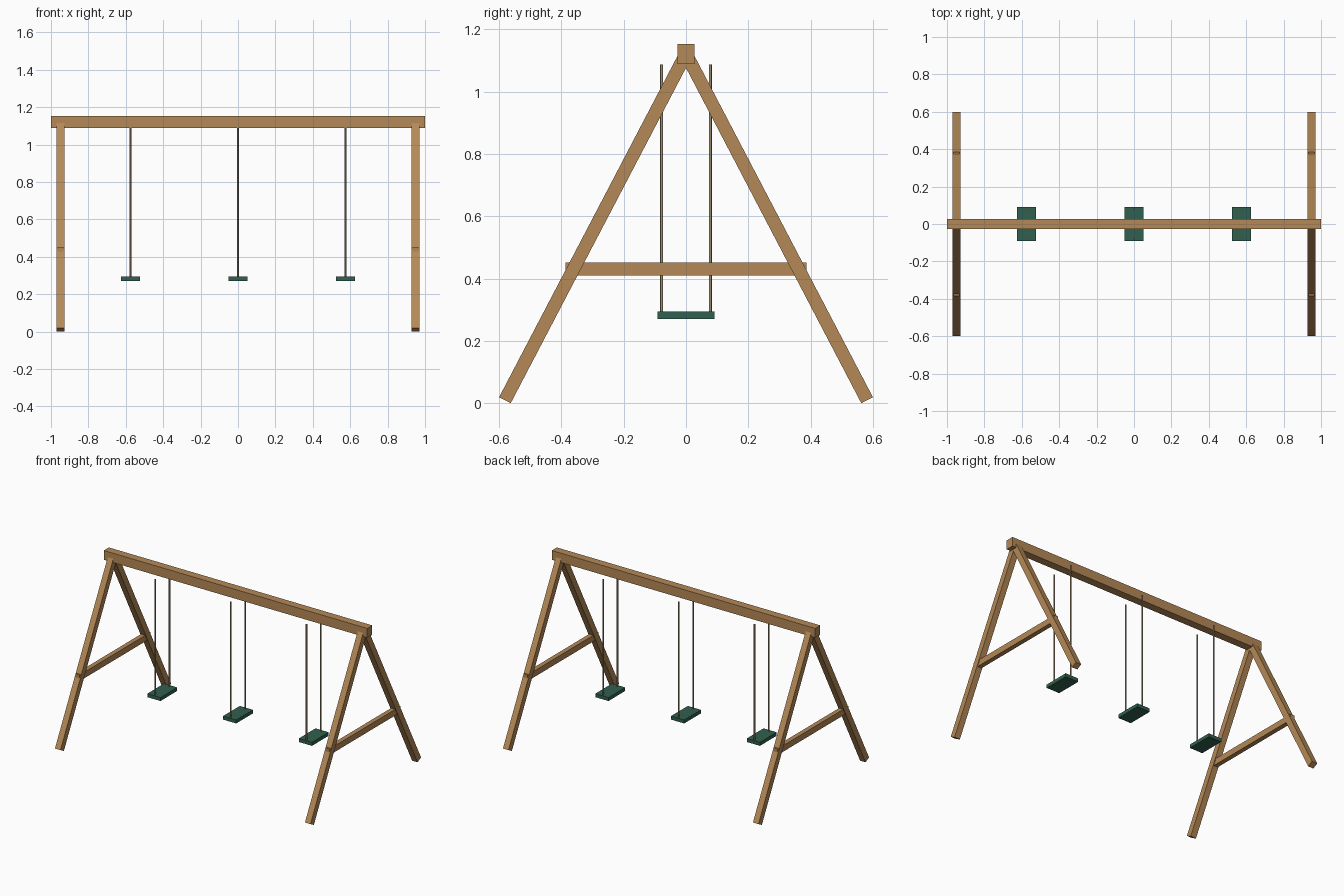
import bpy
import math
from mathutils import Vector

if "Cube" in bpy.data.objects:
    bpy.data.objects.remove(bpy.data.objects["Cube"])


def material(name, rgb):
    m = bpy.data.materials.new(name)
    m.diffuse_color = (*rgb, 1)
    m.use_nodes = True
    m.node_tree.nodes["Principled BSDF"].inputs["Base Color"].default_value = m.diffuse_color
    return m


WOOD = material("warm wood", (0.46, 0.25, 0.095))
GREEN = material("dark green", (0.030, 0.118, 0.077))
ROPE = material("tan rope", (0.34, 0.27, 0.16))


def box(name, center, size, mat, tilt=0.0):
    """Box of the given size, tilted about the x axis."""
    bpy.ops.mesh.primitive_cube_add(size=1, location=center, rotation=(tilt, 0, 0))
    ob = bpy.context.object
    ob.name = name
    ob.scale = size
    ob.data.materials.append(mat)
    return ob


def rope(name, x, y, z0, z1):
    bpy.ops.mesh.primitive_cylinder_add(vertices=8, radius=0.005, depth=z1 - z0,
                                        location=(x, y, (z0 + z1) / 2))
    ob = bpy.context.object
    ob.name = name
    ob.data.materials.append(ROPE)
    bpy.ops.object.shade_smooth_by_angle(angle=math.radians(50))


# Top beam
box("top_beam", (0, 0, 1.12), (2.0, 0.055, 0.064), WOOD)

# End frames: two leaning legs and a cross brace on each side
for side, sx in (("left", -1), ("right", 1)):
    x = sx * 0.949
    for end, sy in (("front", -1), ("back", 1)):
        foot = Vector((x, sy * 0.581, 0.0097))
        top = Vector((x, 0, 1.121))
        d = top - foot
        box(f"{side}_{end}_leg", (foot + top) / 2, (0.042, 0.042, d.length),
            WOOD, math.atan2(-d.y, d.z))
    box(f"{side}_cross_brace", (x, 0, 0.431), (0.032, 0.772, 0.042), WOOD)

# Three swings: seat plank hung from two ropes
for i, x in enumerate((-0.575, 0, 0.575), 1):
    box(f"seat_{i}", (x, 0, 0.282), (0.1, 0.182, 0.024), GREEN)
    for end, y in (("front", -0.078), ("back", 0.078)):
        rope(f"rope_{i}_{end}", x, y, 0.285, 1.087)
